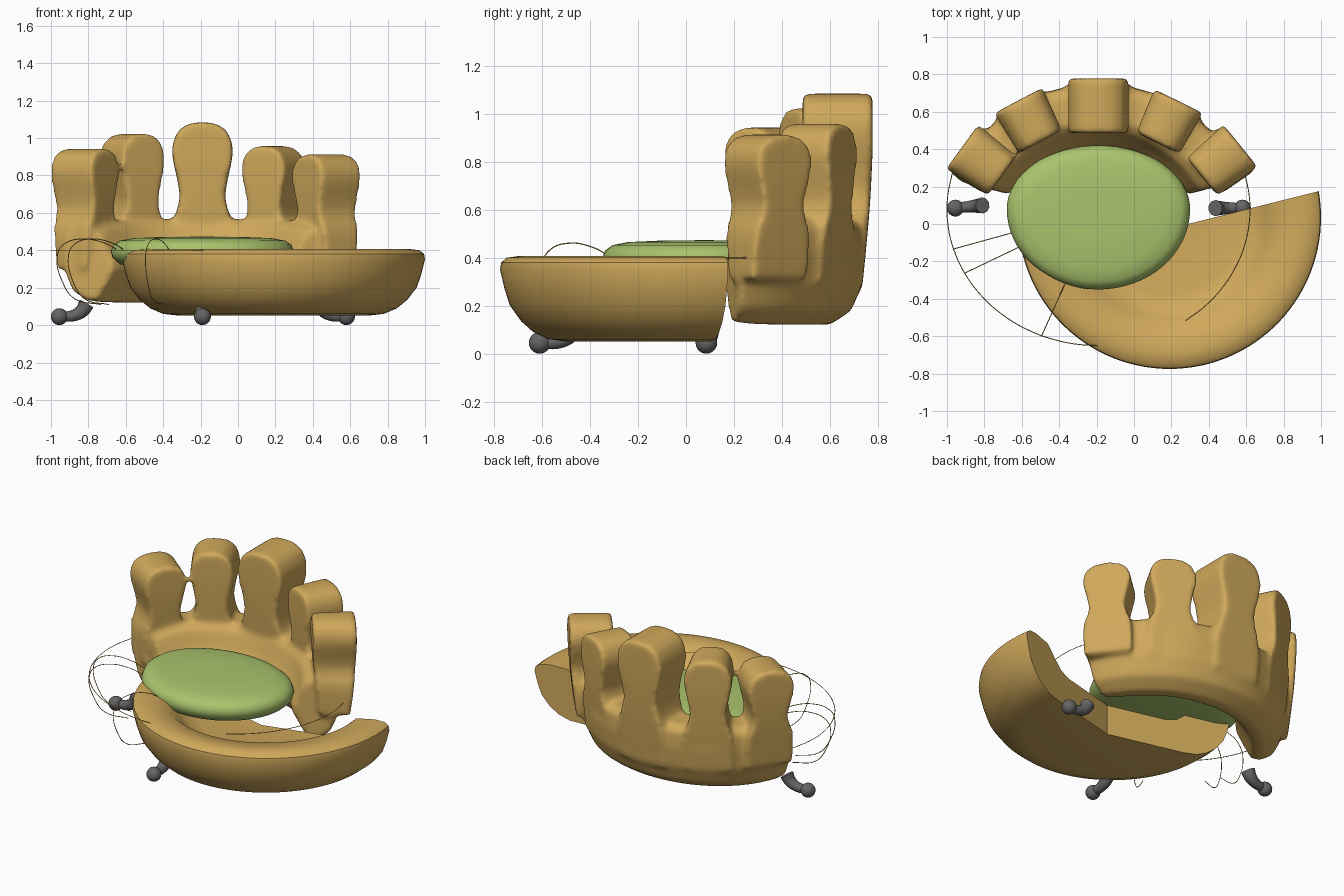
import bpy, bmesh, math
from mathutils import Vector, Matrix

cube = bpy.data.objects.get("Cube")
if cube:
    bpy.data.objects.remove(cube, do_unlink=True)


def material(name, rgb):
    m = bpy.data.materials.new(name)
    m.use_nodes = True
    m.diffuse_color = (*rgb, 1)
    m.node_tree.nodes["Principled BSDF"].inputs["Base Color"].default_value = (*rgb, 1)
    return m


tan = material("tan upholstery", (0.63, 0.395, 0.105))
green = material("green cushion", (0.40, 0.55, 0.15))
grey = material("dark grey metal", (0.13, 0.13, 0.135))


def loft(bm, rings):
    """Join a row of closed rings with quads and cap both ends."""
    rows = [[bm.verts.new(p) for p in ring] for ring in rings]
    n = len(rows[0])
    for a, b in zip(rows, rows[1:]):
        for i in range(n):
            j = (i + 1) % n
            bm.faces.new((a[i], a[j], b[j], b[i]))
    bm.faces.new(rows[0])
    bm.faces.new(rows[-1])


def finish(bm, name, mat):
    bmesh.ops.recalc_face_normals(bm, faces=bm.faces)
    mesh = bpy.data.meshes.new(name)
    bm.to_mesh(mesh)
    bm.free()
    mesh.materials.append(mat)
    mesh.shade_smooth()
    ob = bpy.data.objects.new(name, mesh)
    bpy.context.collection.objects.link(ob)
    return ob


def soften(ob, voxel, repeats):
    """Fuse overlapping volumes and round every corner."""
    r = ob.modifiers.new("fuse", 'REMESH')
    r.mode = 'VOXEL'
    r.voxel_size = voxel
    r.use_smooth_shade = True
    s = ob.modifiers.new("round", 'SMOOTH')
    s.factor = 0.5
    s.iterations = repeats


def curve(name, paths, mat, depth, radii=None):
    c = bpy.data.curves.new(name, 'CURVE')
    c.dimensions = '3D'
    c.bevel_depth = depth
    c.bevel_resolution = 3 if depth > 0.01 else 0
    c.resolution_u = 6
    c.use_fill_caps = True
    for pts in paths:
        s = c.splines.new('BEZIER')
        s.bezier_points.add(len(pts) - 1)
        for i, (bp, p) in enumerate(zip(s.bezier_points, pts)):
            bp.co = p
            bp.handle_left_type = bp.handle_right_type = 'AUTO'
            bp.radius = radii[i] if radii else 1
    c.materials.append(mat)
    ob = bpy.data.objects.new(name, c)
    bpy.context.collection.objects.link(ob)


# Curved back wall with five fingers, fused into one soft body
CX, CY = -0.19, 0.08
bm = bmesh.new()
section = [(0.15, 0.12), (0.06, 0.18), (0.015, 0.29), (0, 0.42), (0.005, 0.53),
           (0.05, 0.565), (0.2, 0.565), (0.25, 0.53), (0.29, 0.43), (0.33, 0.36),
           (0.33, 0.3), (0.22, 0.12)]
rings = []
for k in range(41):
    a = math.radians(13 + 154 * k / 40)
    end = abs(k / 20 - 1) ** 6
    out = Vector((math.cos(a) / 0.77, math.sin(a) / 0.67, 0)).normalized()
    base = Vector((CX + 0.77 * math.cos(a), CY + 0.67 * math.sin(a), 0))
    rings.append([base - out * (d * (1 - 0.15 * end)) + Vector((0, 0, z * (1 - 0.15 * end) + 0.03 * end))
                  for d, z in section])
loft(bm, rings)

# Finger levels: half width, height, share of the full depth
levels = [(0.165, 0.27, 0.7), (0.168, 0.48, 0.84), (0.16, 0.56, 0.89), (0.135, 0.62, 0.92),
          (0.121, 0.69, 0.95), (0.136, 0.78, 0.98), (0.155, 0.86, 1), (0.165, 0.925, 1),
          (0.157, 0.985, 1), (0.13, 1.04, 1), (0.085, 1.072, 1), (0.03, 1.084, 1)]
# Each finger: x, y, facing angle, top height, width factor, half depth
fingers = [(-0.812, 0.335, 144, 0.94, 0.85, 0.132), (-0.56, 0.55, 118, 1.02, 0.85, 0.125),
           (-0.19, 0.632, 90, 1.08, 0.99, 0.146), (0.183, 0.545, 64, 0.955, 0.84, 0.125),
           (0.467, 0.335, 39, 0.91, 0.85, 0.132)]
for x, y, turn, top, wide, deep in fingers:
    a = math.radians(turn)
    out = Vector((math.cos(a), math.sin(a), 0))
    side = Vector((-out.y, out.x, 0))
    k = (top - 0.4) / 0.68
    taper = 0.06 if wide < 0.9 else 0
    loft(bm, [[Vector((x, y, 0.4 + (z - 0.4) * k)) + side * w * wide * i * (1 + taper * j) + out * deep * d * j
               for i, j in ((-1, -1), (1, -1), (1, 1), (-1, 1))] for w, z, d in levels])
soften(finish(bm, "back_with_fingers", tan), 0.0125, 24)

# Front base: half round tray with a raised outer rim, its back edge a shallow V
bm = bmesh.new()
tray = [(0.004, 0.05), (0.5, 0.05), (0.59, 0.06), (0.66, 0.09), (0.715, 0.135),
        (0.765, 0.2), (0.79, 0.27), (0.81, 0.35), (0.805, 0.38), (0.78, 0.4),
        (0.72, 0.408), (0.6, 0.395), (0.52, 0.32), (0.46, 0.27), (0.38, 0.25), (0.004, 0.25)]
rings = []
for k in range(65):
    a = math.radians(10 - 200 * k / 64)
    rings.append([(0.19 + r * math.cos(a), 0.035 + r * math.sin(a) - 0.06 * (1 - r / 0.81), z)
                  for r, z in tray])
loft(bm, rings)
base = finish(bm, "front_base", tan)
bpy.context.view_layer.objects.active = base
base.select_set(True)
bpy.ops.object.shade_smooth_by_angle(angle=math.radians(40))
base.select_set(False)

# Seat cushion: flattened oval pad, fuller at the front
bm = bmesh.new()
pad = [(0.02, 0.31), (0.7, 0.31), (0.9, 0.325), (0.98, 0.36), (1, 0.395), (0.97, 0.43),
       (0.9, 0.452), (0.75, 0.465), (0.4, 0.472), (0.02, 0.473)]
rings = []
for r, z in pad:
    ring = []
    for k in range(64):
        a = math.tau * k / 64
        y = math.sin(a)
        ring.append((CX + 0.49 * r * math.cos(a), 0.08 + (0.34 if y > 0 else 0.43) * r * y, z))
    rings.append(ring)
loft(bm, rings)
finish(bm, "seat_cushion", green)

# Three feet: a ball on a bent, widening stem
for name, x, y, dx, dy in [("left_foot", 0.58, 0.085, -1, 0), ("right_foot", -0.955, 0.085, 1, 0.1),
                           ("front_foot", -0.19, -0.61, 0, 1)]:
    bm = bmesh.new()
    bmesh.ops.create_uvsphere(bm, u_segments=24, v_segments=14, radius=0.045,
                              matrix=Matrix.Translation((x, y, 0.045)))
    finish(bm, name + "_ball", grey)
    path = [(x + dx * s, y + dy * s, z)
            for s, z in [(0.02, 0.045), (0.08, 0.052), (0.125, 0.08), (0.145, 0.115)]]
    curve(name + "_stem", [path], grey, 0.032, [0.85, 1, 1.2, 1.35])


# Thin piping: rim arcs and looped seams standing free around the seat
def rim(deg, f, z):
    a = math.radians(deg)
    return (CX + 0.81 * f * math.cos(a), CY + 0.73 * f * math.sin(a), z)


paths = [[rim(165 + 11 * k, 1, 0.4) for k in range(11)],
         [rim(15 - 10 * k, 1, 0.4) for k in range(8)]]
loop = [(0.58, 0.40), (0.68, 0.44), (0.85, 0.46), (0.96, 0.43), (1, 0.38),
        (0.96, 0.22), (0.88, 0.14), (0.7, 0.11)]
for deg in (197, 208, 248):
    paths.append([rim(deg, f, z) for f, z in loop])
curve("seam_piping", paths, tan, 0.0025)
